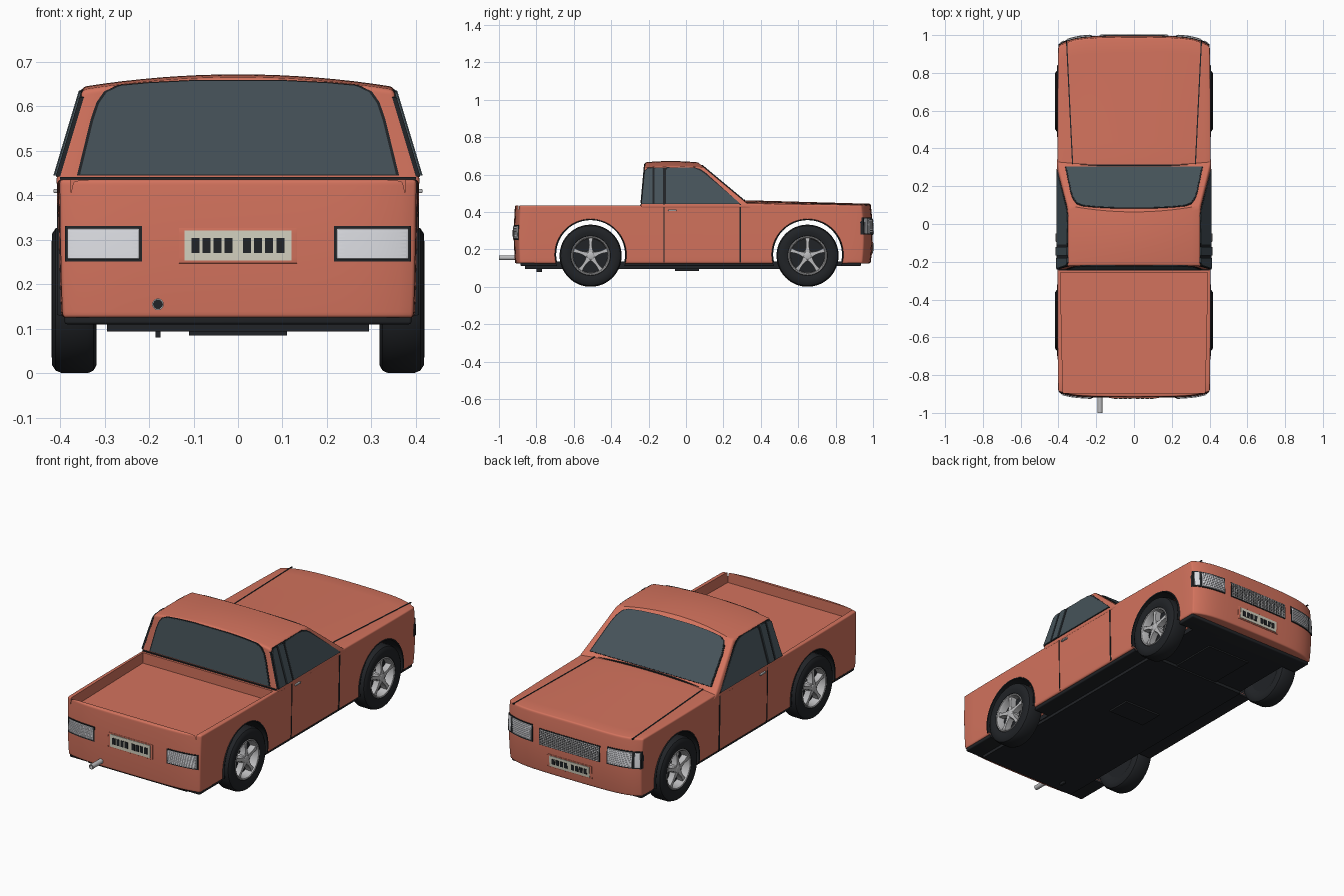
import bpy, bmesh
from math import pi, cos, sin

if "Cube" in bpy.data.objects:
    bpy.data.objects.remove(bpy.data.objects["Cube"])


def material(name, rgb):
    m = bpy.data.materials.new(name)
    m.diffuse_color = (*rgb, 1)
    m.use_nodes = True
    m.node_tree.nodes["Principled BSDF"].inputs["Base Color"].default_value = m.diffuse_color
    return m


RED = material("red_paint", (.65, .17, .11))
GLASS = material("tinted_glass", (.06, .085, .10))
BLACK = material("black_trim", (.015, .017, .02))
SILVER = material("silver", (.5, .5, .51))
LENS = material("lens", (.75, .76, .8))
PLATE = material("plate_cream", (.65, .63, .52))


def smooth(ob):
    bpy.ops.object.select_all(action='DESELECT')
    ob.select_set(True)
    bpy.context.view_layer.objects.active = ob
    bpy.ops.object.shade_smooth_by_angle(angle=.6)


def finish(name, bm, mat, bevel=0, cutters=()):
    bmesh.ops.recalc_face_normals(bm, faces=bm.faces)
    me = bpy.data.meshes.new(name)
    bm.to_mesh(me)
    bm.free()
    ob = bpy.data.objects.new(name, me)
    bpy.context.collection.objects.link(ob)
    me.materials.append(mat)
    bpy.context.view_layer.objects.active = ob
    if bevel:
        b = ob.modifiers.new("bevel", 'BEVEL')
        b.width, b.segments, b.angle_limit = bevel, 3, .8
        bpy.ops.object.modifier_apply(modifier="bevel")
    for c in cutters:
        m = ob.modifiers.new("cut", 'BOOLEAN')
        m.operation, m.object = 'DIFFERENCE', c
        bpy.ops.object.modifier_apply(modifier="cut")
    smooth(ob)
    return ob


def block(name, lo, hi, mat, fn=None, cuts=0, bevel=0, cutters=()):
    """Box between two corners, optionally subdivided and bent by fn."""
    bm = bmesh.new()
    bmesh.ops.create_cube(bm, size=1)
    if cuts:
        bmesh.ops.subdivide_edges(bm, edges=bm.edges[:], cuts=cuts, use_grid_fill=True)
    for v in bm.verts:
        p = [l + (c + .5) * (h - l) for l, h, c in zip(lo, hi, v.co)]
        v.co = fn(*p) if fn else p
    return finish(name, bm, mat, bevel, cutters)


def lathe(name, profile, fn, mat, seg=48, a0=0, a1=2 * pi, closed=True):
    """Revolve (along, radius) points; fn places (along, r cos, r sin)."""
    bm = bmesh.new()
    full = a1 - a0 > 6.28
    n = seg if full else seg + 1
    rings = []
    for i in range(n):
        a = a0 + (a1 - a0) * i / seg
        rings.append([bm.verts.new(fn(t, r * cos(a), r * sin(a))) for t, r in profile])
    k = len(profile)
    for i in range(seg):
        A, B = rings[i], rings[(i + 1) % n]
        for j in range(k if closed else k - 1):
            bm.faces.new((A[j], B[j], B[(j + 1) % k], A[(j + 1) % k]))
    bmesh.ops.remove_doubles(bm, verts=bm.verts, dist=1e-5)
    return finish(name, bm, mat)


def panel(name, pts, fn, mat, d0, d1, grow=1):
    """Flat outline placed by fn(a, b, depth) and thickened from d0 to d1."""
    bm = bmesh.new()
    ca, cb = (sum((min(q), max(q))) / 2 for q in zip(*pts))
    pts = [(ca + (a - ca) * grow, cb + (b - cb) * grow) for a, b in pts]
    A, B = ([bm.verts.new(fn(a, b, d)) for a, b in pts] for d in (d0, d1))
    bm.faces.new(A)
    bm.faces.new(B)
    for i in range(len(pts)):
        j = (i + 1) % len(pts)
        bm.faces.new((A[i], A[j], B[j], B[i]))
    return finish(name, bm, mat)


# Shared body surfaces
def nose_y(x, z):
    u = abs(x) / .405
    return .998 - .008 * u**2 - .045 * u**6 - .012 * ((z - .28) / .16)**2


def tail_y(x, z):
    u = abs(x) / .405
    return -.92 + .006 * u**2 + .025 * u**6 + .006 * ((z - .28) / .16)**2


def top_z(x, y):
    k = min(max((y + .1) / .4, 0), 1)
    fade = 1 - .6 * max(y - .3, 0) / .7
    return .435 + k * fade * (.01 + .018 * (1 - (x / .405)**2)) - .004 * max(y - .3, 0)


def body(u, v, w):
    x = u * (.398 + .008 * w**.5 - .005 * v**4)
    z0 = .125 + .31 * w
    y = tail_y(x, z0) + (v + 1) / 2 * (nose_y(x, z0) - tail_y(x, z0))
    return x, y, .125 + w * (top_z(x, y) - .125)


def cab_x(z):
    return min(.408, .41 - .06 * (z - .435) / .2)


def screen_y(z):
    return .31 - 1.2 * (z - .46)


def back_y(z):
    return -.24 + .09 * (z - .44)


def cab(u, v, t):
    z = .42 + t * (.217 + .028 * (1 - u * u) + .007 * (1 - v * v))
    y = back_y(z) + (v + 1) / 2 * (screen_y(z) - back_y(z))
    return u * cab_x(min(z, .42 + .217 * t)), y, z


# Cutters for wheel arches and bed
AXLES, CZ = (-.51, .65), .172
arch_cuts, floor_cuts = [], []
for cy in AXLES:
    put = lambda t, a, b: (t, cy + a, CZ + b)
    arch_cuts.append(lathe("arch_cutter", [(-.6, 0), (-.6, .19), (.6, .19), (.6, 0)], put, BLACK, 64, closed=False))
    for s in (-1, 1):
        floor_cuts.append(lathe("floor_cutter", [(s * .3, 0), (s * .3, .19), (s * .6, .19), (s * .6, 0)],
                                put, BLACK, 48, closed=False))
bed_cut = block("bed_cutter", (-1, -.895, .378), (1, -.258, .6), BLACK,
                lambda u, y, z: (u * (.376 + .022 * (y + .895)), y, z))

# Body, cab and floor
block("body_shell", (-1, -1, 0), (1, 1, 1), RED, body, 23, .007, arch_cuts + [bed_cut])
block("cab_shell", (-1, -1, 0), (1, 1, 1), RED, cab, 15, .009)
block("underbody", (-.39, -.885, .11), (.39, .935, .135), BLACK, None, 0, .006, floor_cuts)
block("chassis_pan", (-.295, -.86, .094), (.295, .5, .115), BLACK)
block("gearbox_guard", (-.11, -.06, .085), (.11, .07, .1), BLACK)
block("engine_plate", (-.13, .5, .102), (.13, .76, .115), BLACK)
for c in arch_cuts + floor_cuts + [bed_cut]:
    bpy.data.objects.remove(c)

# Windscreen and rear window with dark seals
rear_half = [(.355, .447), (.325, .57), (.312, .608), (.295, .632), (.265, .646), (.2, .652), (.1, .657)]
front_half = [(.358, .468), (.33, .58), (.318, .608), (.3, .628), (.27, .638), (.2, .644), (.1, .648)]
for label, half, fn in (("rear_window", rear_half, lambda x, z, d: (x, back_y(z) - d, z)),
                        ("windscreen", front_half, lambda x, z, d: (x, screen_y(z) + d, z + d * .8))):
    pts = half + [(-x, z) for x, z in reversed(half)]
    panel(label, pts, fn, GLASS, -.004, .004)
    panel(label + "_seal", pts, fn, BLACK, -.004, .0025, 1.02)

# Side glass, pillars, shut lines, handles
door_glass = [(-.108, .445), (.285, .445), (.275, .458), (.1, .605), (.075, .622), (.045, .634), (0, .638), (-.1, .634), (-.108, .62)]
quarter = [(-.236, .445), (-.18, .445), (-.18, .634), (-.205, .632), (-.219, .618)]
pillar = [(-.168, .445), (-.122, .445), (-.122, .632), (-.132, .636), (-.158, .636), (-.168, .632)]
surround = [(-.24, .442), (.292, .442), (.105, .61), (.075, .63), (.045, .638), (-.1, .639), (-.205, .637), (-.224, .62)]
for s in (-1, 1):
    side = lambda y, z, d: (s * (cab_x(z) + d), y, z)
    panel("side_seal", surround, side, BLACK, -.008, .002)
    panel("door_glass", door_glass, side, GLASS, -.004, .004)
    panel("quarter_glass", quarter, side, GLASS, -.004, .006)
    panel("door_pillar", pillar, side, GLASS, -.004, .008)
    for y, w in ((.29, .004), (-.118, .002)):
        block("door_gap", (s * .39, y - w, .13), (s * .4075, y + w, .443), BLACK,
              lambda x, yy, z: (x - s * .006 * (1 - ((z - .125) / .31)**.5 if z < .435 else 0), yy, z), 7)
    block("door_handle", (s * .4, -.095, .405), (s * .415, -.05, .414), SILVER, None, 0, .003)

    # Hood seams
    def seam(d, t, h):
        x, y = .325 + .032 * t + d, .315 + .655 * t
        return s * x, y, top_z(x, y) + h
    block("hood_seam", (-.003, 0, -.004), (.003, 1, .002), BLACK, seam, 9)
block("cowl_seam", (-.355, .306, -.01), (.355, .316, .003), BLACK, lambda x, y, h: (x, y, top_z(x, y) + h), 9)
block("bed_gap", (-.4, -.246, .425), (.4, -.236, .441), BLACK)


# Lamps, plates and grille follow the curved ends
def at_nose(x, d, z):
    return x, nose_y(x, z) + d, z


def at_tail(x, d, z):
    return x, tail_y(x, z) - d, z


def lamp(name, x0, x1, z0, z1, fn, ribs=8):
    block(name + "_bezel", (x0 - .006, -.015, z0 - .006), (x1 + .006, .003, z1 + .006), BLACK, fn, 7)
    block(name + "_lens", (x0, -.015, z0), (x1, .006, z1), LENS, fn, 7, .002)
    for i in range(ribs):
        z = z0 + (z1 - z0) * (i + .5) / ribs
        block(name + "_rib", (x0 + .005, 0, z - .0022), (x1 - .005, .0085, z + .0022), LENS, fn, 5)


def number_plate(name, z, h, fn):
    block(name + "_frame", (-.133, -.01, z - h - .006), (.133, .002, z + h + .006), RED, fn, 5, .001)
    block(name, (-.12, -.01, z - h), (.12, .005, z + h), PLATE, fn, 5)
    for i in range(8):
        x = -.096 + .025 * i + (.016 if i > 3 else 0)
        block(name + "_bar", (x - .009, 0, z - h * .5), (x + .009, .007, z + h * .5), BLACK, fn)


for s in (-1, 1):
    lamp("tail_lamp", *sorted((s * .222, s * .383)), .257, .325, at_tail)
    lamp("head_lamp", *sorted((s * .228, s * .358)), .285, .365, at_nose)
    lamp("side_marker", *sorted((s * .37, s * .394)), .285, .365, at_nose, 0)
number_plate("rear_plate", .287, .034, at_tail)
number_plate("front_plate", .205, .029, at_nose)
block("grille_back", (-.182, -.012, .277), (.182, .003, .363), BLACK, at_nose, 7)
for i in range(9):
    z = .284 + i * .009
    block("grille_slat", (-.178, 0, z - .002), (.178, .006, z + .002), SILVER, at_nose, 5)
for i in range(30):
    x = -.174 + i * .012
    block("grille_bar", (x - .0015, 0, .28), (x + .0015, .005, .36), SILVER, at_nose, 2)

# Exhaust
pipe = lambda t, a, b: (-.18 + a, t, .155 + b)
lathe("exhaust_pipe", [(-.88, .013), (-1, .013), (-1, .010), (-.88, .010)], pipe, SILVER, 24)
lathe("exhaust_inside", [(-.95, 0), (-.95, .0105), (-.9, .0105), (-.9, 0)], pipe, BLACK, 16, closed=False)
block("exhaust_hanger", (-.186, -.8, .08), (-.174, -.77, .12), BLACK)

# Wheels with five-spoke rims, and arch liners
tire = [(.33, .1), (.318, .125), (.318, .148), (.325, .16), (.338, .166), (.395, .166), (.41, .16), (.418, .148), (.419, .125), (.413, .106), (.4, .1)]
rim = [(.35, .103), (.408, .106), (.414, .102), (.412, .097), (.402, .092), (.35, .09)]
hub = [(.355, 0), (.355, .03), (.4, .028), (.408, .022), (.411, .014), (.411, 0)]
disc = [(.33, 0), (.33, .1), (.37, .1), (.37, 0)]
for cy in AXLES:
    lathe("axle", [(-.34, 0), (-.34, .015), (.34, .015), (.34, 0)], lambda t, a, b: (t, cy + a, .166 + b), BLACK, 16, closed=False)
    for s in (-1, 1):
        put = lambda t, a, b: (s * t, cy + a, .166 + b)
        lathe("tire", tire, put, BLACK, 64)
        lathe("rim", rim, put, SILVER, 64)
        lathe("hub", hub, put, SILVER, 32, closed=False)
        lathe("wheel_disc", disc, put, BLACK, 48, closed=False)
        for i in range(5):
            a = pi / 2 + i * 2 * pi / 5

            def spoke(x, r, w):
                q = (r - .06) / .035
                w *= 1 + .7 * q * q
                return put(x - .05 * (r - .02), r * cos(a) - w * sin(a), r * sin(a) + w * cos(a))
            block("spoke", (.375, .018, -.008), (.409, .096, .008), SILVER, spoke, 5, .002)
        lathe("arch_liner", [(.3, .192), (.402, .192), (.407, .189), (.405, .184), (.3, .186)],
              lambda t, a, b: (s * t, cy + a, CZ + b), BLACK, 40, -.22, pi + .22)
